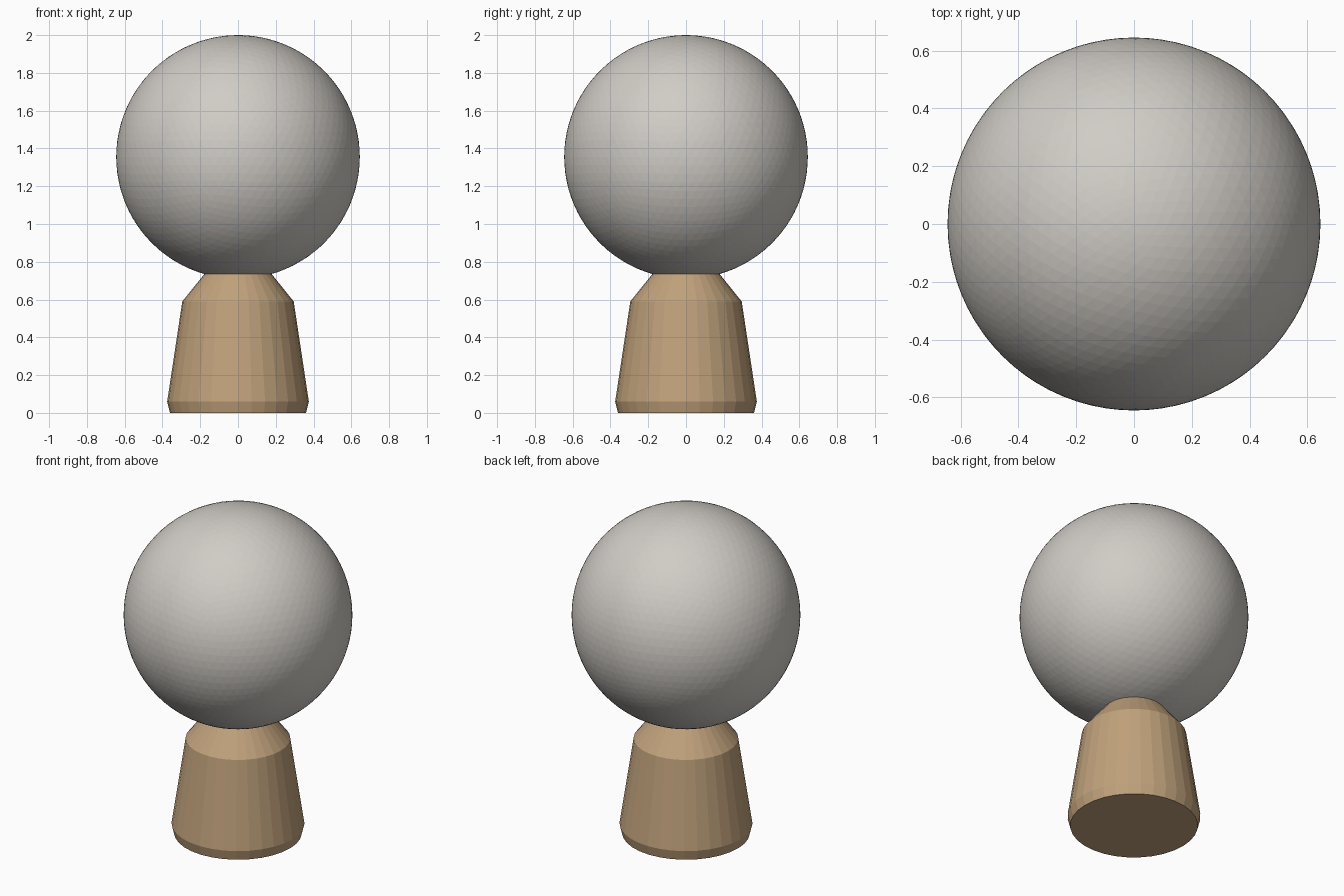
import bpy
import bmesh
from math import tau
from mathutils import Matrix

cube = bpy.data.objects.get("Cube")
if cube:
    bpy.data.objects.remove(cube, do_unlink=True)


def make_material(name, rgb):
    mat = bpy.data.materials.new(name)
    mat.use_nodes = True
    mat.diffuse_color = (*rgb, 1)
    mat.node_tree.nodes["Principled BSDF"].inputs["Base Color"].default_value = (*rgb, 1)
    return mat


def add_object(name, bm, mat):
    bmesh.ops.recalc_face_normals(bm, faces=bm.faces)
    mesh = bpy.data.meshes.new(name)
    bm.to_mesh(mesh)
    bm.free()
    mesh.materials.append(mat)
    obj = bpy.data.objects.new(name, mesh)
    bpy.context.collection.objects.link(obj)
    return obj


wood = make_material("tan wood", (0.53, 0.36, 0.20))
grey = make_material("warm light grey", (0.63, 0.60, 0.56))

# Turned base: (radius, height) profile spun around z, with capped ends
profile = [(0.36, 0), (0.375, 0.06), (0.295, 0.59), (0.178, 0.735)]
bm = bmesh.new()
verts = [bm.verts.new((r, 0, z)) for r, z in profile]
edges = [bm.edges.new(pair) for pair in zip(verts, verts[1:])]
bmesh.ops.spin(bm, geom=verts + edges, axis=(0, 0, 1), cent=(0, 0, 0),
               angle=tau, steps=32, use_merge=True)
bmesh.ops.remove_doubles(bm, verts=bm.verts, dist=0.0001)
bmesh.ops.holes_fill(bm, edges=[e for e in bm.edges if e.is_boundary], sides=0)
base = add_object("base", bm, wood)

# Faceted globe resting in the neck of the base
bm = bmesh.new()
bmesh.ops.create_icosphere(bm, subdivisions=5, radius=0.645,
                           matrix=Matrix.Translation((0, 0, 1.355)))
globe = add_object("globe", bm, grey)
